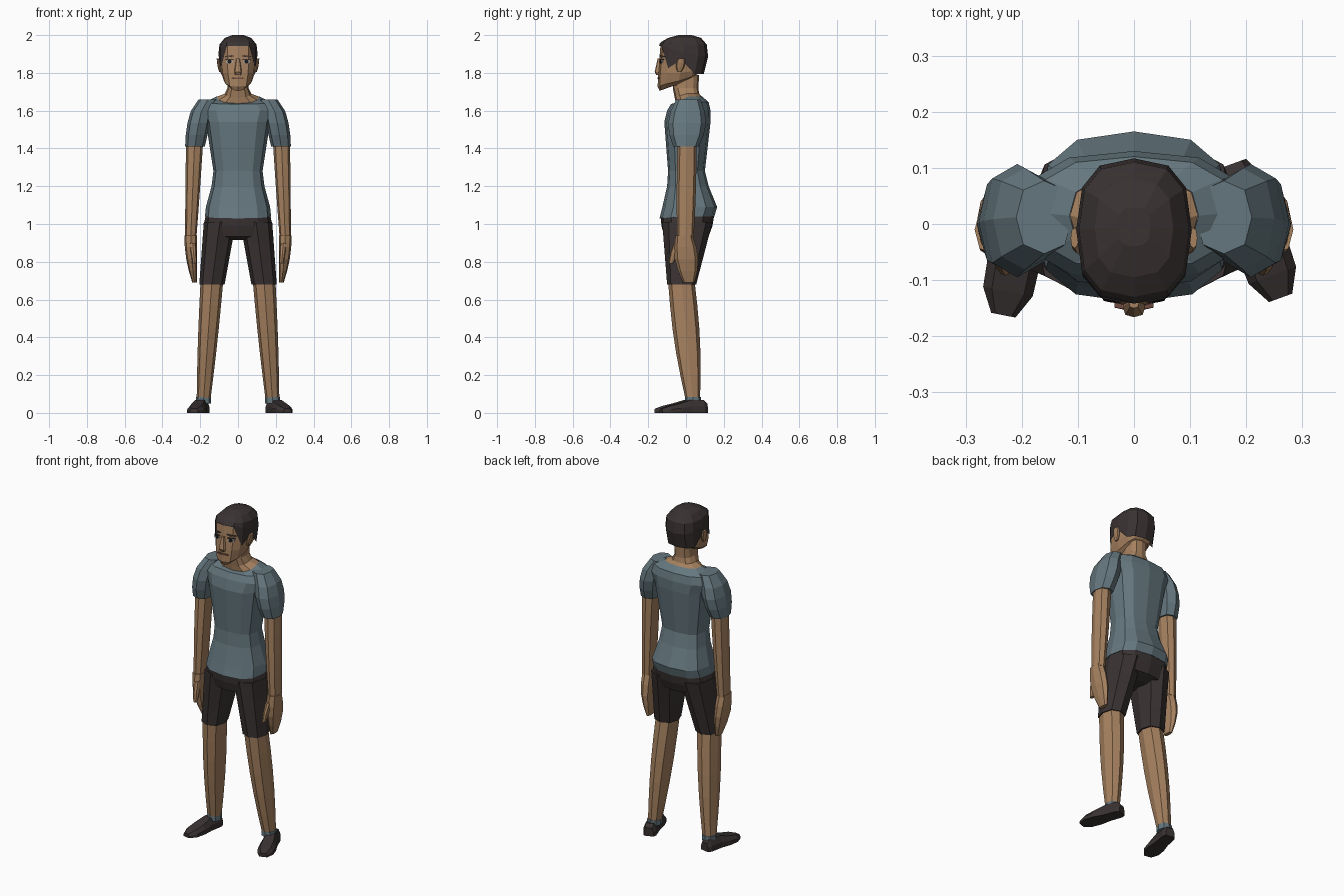
import bpy, bmesh
from math import sin, cos, pi, radians, copysign
from mathutils import Matrix, Vector

default_cube = bpy.data.objects.get("Cube")
if default_cube:
    bpy.data.objects.remove(default_cube, do_unlink=True)


def material(name, red, green, blue):
    mat = bpy.data.materials.new(name)
    mat.use_nodes = True
    colour = (red, green, blue, 1)
    mat.diffuse_color = colour
    mat.node_tree.nodes["Principled BSDF"].inputs["Base Color"].default_value = colour
    return mat


skin = material("tan_skin", .38, .22, .115)
cloth = material("slate_cloth", .13, .185, .21)
dark = material("dark_brown", .042, .032, .032)
white = material("eye_white", .4, .38, .35)
black = material("pupil_black", .01, .01, .01)
lip = material("lip_brown", .16, .07, .05)


def bridge(name, mat, rings, close_start=True, close_end=True):
    """Join equal point rings into one flat-shaded skin."""
    bm = bmesh.new()
    loops = [[bm.verts.new(point) for point in points] for points in rings]
    for lower, upper in zip(loops, loops[1:]):
        for i in range(len(lower)):
            bm.faces.new((lower[i - 1], lower[i], upper[i], upper[i - 1]))
    if close_start:
        bm.faces.new(loops[0])
    if close_end:
        bm.faces.new(loops[-1])
    bmesh.ops.recalc_face_normals(bm, faces=bm.faces)
    mesh = bpy.data.meshes.new(name)
    bm.to_mesh(mesh)
    bm.free()
    mesh.materials.append(mat)
    bpy.context.collection.objects.link(bpy.data.objects.new(name, mesh))


def ring(half, front, back, z, dip=0, rise=0, x=0, sides=12, square=.75):
    """Rounded section; dip lowers its front and rise lifts its back."""
    points = []
    for i in range(sides):
        angle = 2 * pi * i / sides
        across, along = (copysign(abs(v) ** square, v) if abs(v) > .001 else 0
                         for v in (cos(angle), sin(angle)))
        y = (front + back) / 2 + along * (back - front) / 2
        height = z - dip * max(0, -sin(angle)) + rise * max(0, sin(angle))
        points.append(Vector((x + half * across, y, height)))
    return points


def limb(name, mat, side, top, bottom, start, end, swell=0, ease=1, steps=4):
    """Tapered tube from top to bottom; start and end are half width and depth."""
    top, bottom, start, end = (Vector(v) for v in (top, bottom, start, end))
    rings = []
    for i in range(steps + 1):
        t = i / steps
        centre = top.lerp(bottom, t)
        x = top.x + (bottom.x - top.x) * t ** ease
        bulge = swell * sin(pi * t)
        half, depth = start.lerp(end, t)
        depth += bulge
        rings.append(ring(half + bulge / 4, centre.y - depth, centre.y + depth,
                          centre.z, x=side * x, sides=8, square=.85))
    bridge(name, mat, rings)


def face_plate(name, mat, x, z, width, height, lift=.005, slant=0):
    """Thin plate that follows the front of the face."""
    sides = 8
    rings = []
    for offset in (.003, -lift):
        points = []
        for i in range(sides):
            angle = 2 * pi * (i + .5) / sides
            px = x + width * cos(angle)
            pz = z + height * sin(angle) + slant * (px - x)
            bend = .2 * abs(px) + max(0, abs(px) - .058)
            points.append((px, bend + (pz - 1.86) / 10 - .142 + offset, pz))
        rings.append(points)
    bridge(name, mat, rings)


# Shirt body with a dipped neckline
bridge("shirt_body", cloth, [
    ring(.175, -.14, .15, 1.04, dip=.01),
    ring(.17, -.125, .165, 1.09),
    ring(.14, -.1, .12, 1.2),
    ring(.13, -.095, .1, 1.28),
    ring(.17, -.115, .13, 1.54),
    ring(.195, -.1, .13, 1.6),
    ring(.175, -.08, .12, 1.645, dip=.01),
    ring(.115, -.055, .085, 1.675, dip=.037)], close_end=False)

# Neck
bridge("neck", skin, [
    ring(.114, -.054, .084, 1.673, dip=.037),
    ring(.07, -.06, .07, 1.69, dip=.02),
    ring(.055, -.07, .065, 1.72),
    ring(.055, -.07, .07, 1.79)])

# Shorts seat
bridge("shorts_seat", dark, [
    ring(.17, -.135, .15, 1.05),
    ring(.183, -.13, .14, .99),
    ring(.165, -.115, .12, .935),
    ring(.05, -.06, .06, .915)])

# Head
bridge("head", skin, [
    ring(.042, -.14, .04, 1.735, dip=.03, rise=.045),
    ring(.074, -.15, .075, 1.757, dip=.03, rise=.045),
    ring(.09, -.148, .085, 1.8, rise=.02),
    ring(.094, -.142, .1, 1.86),
    ring(.093, -.135, .1, 1.95)])

# Hair with an open forehead, sideburns and a low nape
hairline = ring(.101, -.142, .094, 1.87)
for point in hairline:
    if point.y < -.11:
        point.z = 1.943
    elif point.y < -.06:
        point.z = 1.825
    elif point.y > .02:
        point.z = 1.795
bridge("hair", dark, [
    hairline,
    ring(.103, -.139, .117, 1.905, dip=-.05, rise=-.02),
    ring(.098, -.13, .11, 1.95, dip=-.015),
    ring(.07, -.095, .08, 1.985),
    ring(.03, -.04, .03, 2)], close_start=False)

# Nose and mouth
bridge("nose", skin, [
    ring(.015, -.158, -.13, 1.79, sides=8),
    ring(.02, -.166, -.13, 1.805, sides=8),
    ring(.009, -.15, -.13, 1.875, sides=8)])
face_plate("mouth", lip, 0, 1.772, .038, .005)

# Paired parts, mirrored on both sides
for side, label in ((1, "left_"), (-1, "right_")):
    # Eyes and brows
    eye = side * .045
    face_plate(label + "eye", white, eye, 1.86, .02, .011, lift=.003)
    face_plate(label + "pupil", black, eye, 1.86, .011, .011)
    face_plate(label + "eyelid", dark, eye, 1.871, .022, .004)
    face_plate(label + "brow", dark, eye, 1.888, .026, .005, slant=-.1 * side)

    # Ear
    limb(label + "ear", skin, side, top=(.106, -.025, 1.875), bottom=(.093, -.035, 1.805),
         start=(.007, .018), end=(.007, .01), swell=.01, steps=3)

    # Sleeve, arm and hand
    limb(label + "sleeve", cloth, side, top=(.16, .012, 1.658), bottom=(.228, 0, 1.41),
         start=(.05, .065), end=(.052, .067), swell=.035, ease=.5)
    limb(label + "arm", skin, side, top=(.23, .006, 1.43), bottom=(.25, -.003, .93),
         start=(.045, .05), end=(.03, .044), swell=.004)
    limb(label + "hand", skin, side, top=(.25, -.01, .94), bottom=(.23, .015, .69),
         start=(.034, .045), end=(.012, .03), swell=.025, ease=2)
    limb(label + "thumb", skin, side, top=(.24, -.045, .9), bottom=(.23, -.08, .79),
         start=(.017, .02), end=(.01, .012), swell=.005, steps=2)

    # Shorts leg, bare leg and sock
    limb(label + "shorts_leg", dark, side, top=(.096, .007, 1.01), bottom=(.138, -.023, .68),
         start=(.085, .133), end=(.067, .077), steps=3)
    limb(label + "leg", skin, side, top=(.138, -.025, .7), bottom=(.183, .037, .06),
         start=(.06, .07), end=(.036, .037), swell=.015, steps=5)
    limb(label + "sock", cloth, side, top=(.183, .037, .083), bottom=(.183, .037, .05),
         start=(.039, .042), end=(.039, .042), steps=1)

    # Shoe: sections from heel to toe, turned outward about the ankle
    turn, ankle = (20, .045) if side > 0 else (11, .022)
    place = (Matrix.Translation((side * .197, ankle, 0))
             @ Matrix.Rotation(radians(turn * side), 4, 'Z'))
    sections = []
    for y, half, height in ((.066, .027, .05), (.045, .037, .068), (-.03, .038, .068),
                            (-.09, .047, .05), (-.145, .045, .037), (-.188, .022, .022)):
        outline = [(half, 0), (half, height / 2), (half * .65, height)]
        outline += [(-x, z) for x, z in reversed(outline)]
        sections.append([place @ Vector((x, y, z)) for x, z in outline])
    bridge(label + "shoe", dark, sections)
